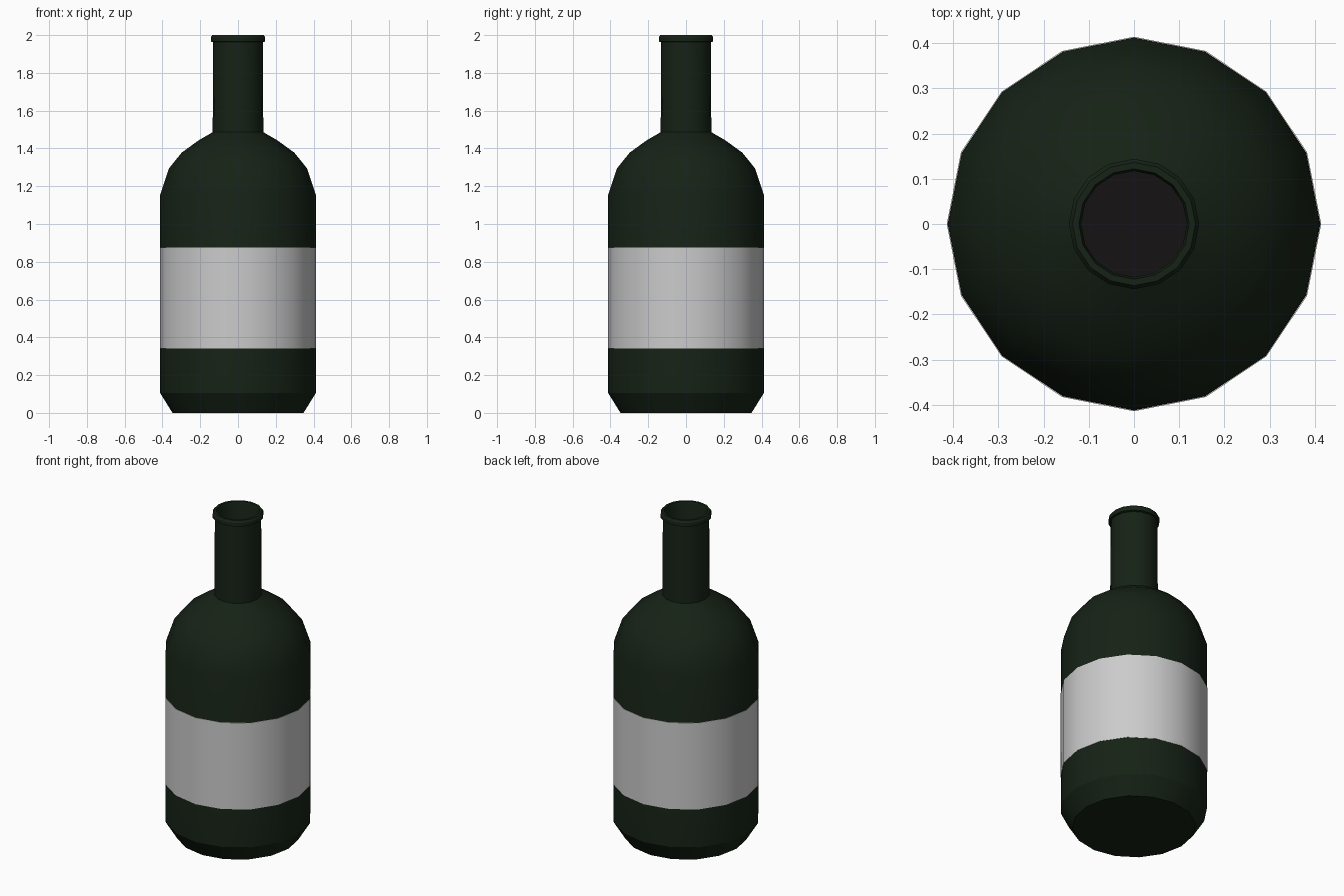
import bpy, bmesh, math

if "Cube" in bpy.data.objects:
    bpy.data.objects.remove(bpy.data.objects["Cube"])

SIDES = 16


def material(name, rgb):
    m = bpy.data.materials.new(name)
    m.diffuse_color = (*rgb, 1)
    m.use_nodes = True
    m.node_tree.nodes["Principled BSDF"].inputs["Base Color"].default_value = m.diffuse_color
    return m


def lathe(name, profile, mat, angle=30):
    """Revolve (radius, z) points about z; a zero radius closes the end."""
    bm = bmesh.new()
    rings = []
    for r, z in profile:
        if r == 0:
            rings.append([bm.verts.new((0, 0, z))] * SIDES)
        else:
            rings.append([bm.verts.new((r * math.cos(2 * math.pi * i / SIDES),
                                        r * math.sin(2 * math.pi * i / SIDES), z))
                          for i in range(SIDES)])
    for a, b in zip(rings, rings[1:]):
        for i in range(SIDES):
            j = (i + 1) % SIDES
            bm.faces.new(list(dict.fromkeys((a[i], a[j], b[j], b[i]))))
    me = bpy.data.meshes.new(name)
    bm.to_mesh(me)
    bm.free()
    me.materials.append(mat)
    ob = bpy.data.objects.new(name, me)
    bpy.context.collection.objects.link(ob)
    bpy.ops.object.select_all(action='DESELECT')
    bpy.context.view_layer.objects.active = ob
    ob.select_set(True)
    bpy.ops.object.shade_smooth_by_angle(angle=math.radians(angle))
    return ob


glass = material("dark_green_glass", (0.008, 0.016, 0.008))
paper = material("label_paper", (0.8, 0.8, 0.8))
dark = material("dark_liquid", (0.008, 0.006, 0.007))

# Bottle: base, body, shoulder, neck, lip and inside of the neck
lathe("bottle", [
    (0, 0), (0.347, 0), (0.412, 0.105), (0.412, 1.155),
    (0.365, 1.295), (0.298, 1.378), (0.21, 1.442), (0.134, 1.486),
    (0.132, 1.963), (0.144, 1.966), (0.144, 1.988), (0.136, 2.0),
    (0.122, 2.0), (0.117, 1.98), (0.117, 1.48)], glass)

# Label wrapped round the body
lathe("label", [(0.411, 0.34), (0.414, 0.34), (0.414, 0.875), (0.411, 0.875)], paper)

# Dark surface seen down the neck
lathe("liquid_surface", [(0.117, 1.49), (0, 1.49)], dark)
